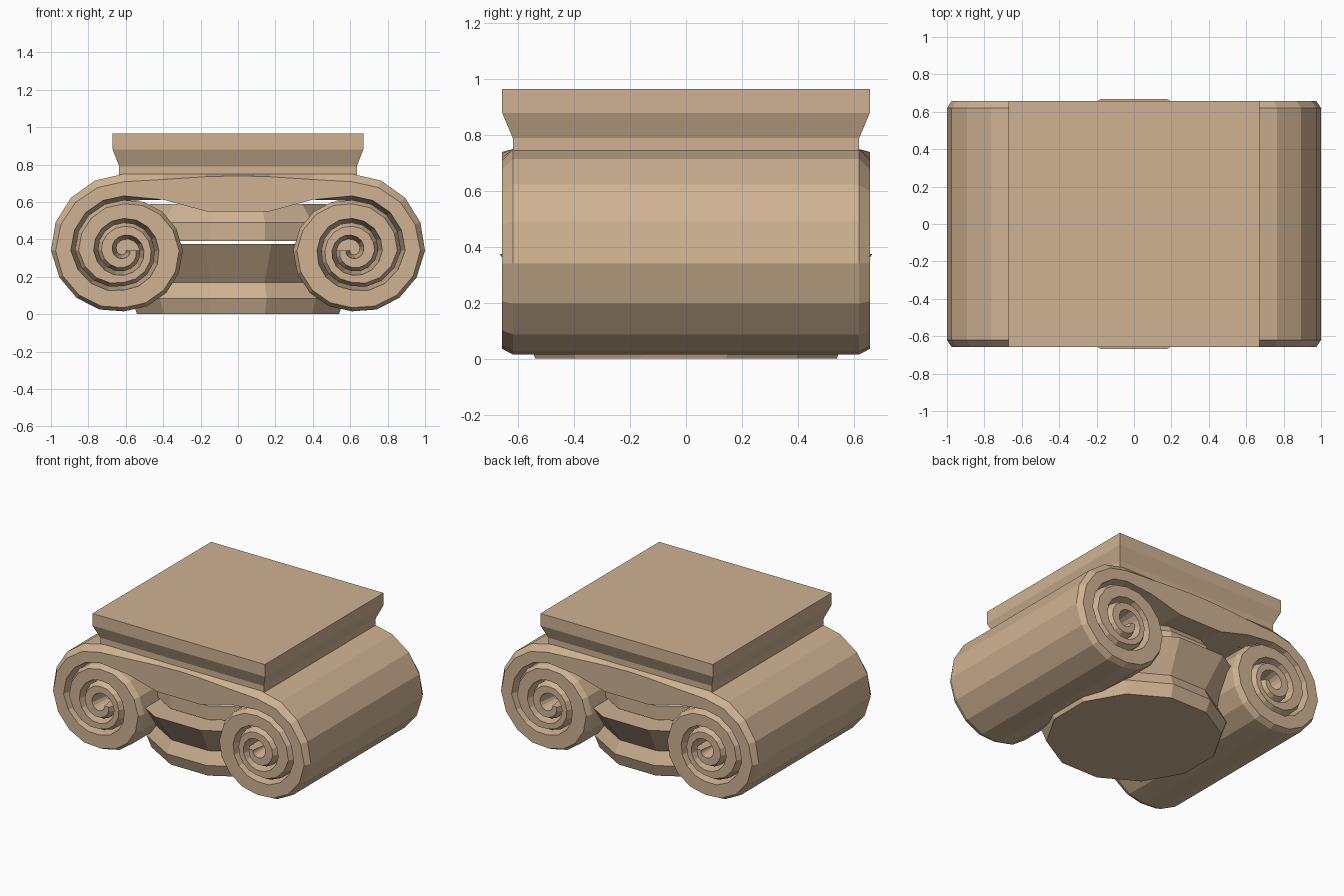
import bpy, bmesh, math

if "Cube" in bpy.data.objects:
    bpy.data.objects.remove(bpy.data.objects["Cube"])

stone = bpy.data.materials.new("warm sandstone")
stone.diffuse_color = (0.62, 0.45, 0.29, 1)
stone.use_nodes = True
stone.node_tree.nodes["Principled BSDF"].inputs["Base Color"].default_value = stone.diffuse_color


def finish(name, bm):
    bmesh.ops.recalc_face_normals(bm, faces=bm.faces)
    me = bpy.data.meshes.new(name)
    bm.to_mesh(me)
    bm.free()
    me.materials.append(stone)
    ob = bpy.data.objects.new(name, me)
    bpy.context.collection.objects.link(ob)
    return ob


def loft(name, rings):
    """Skin closed rings of equal length and cap both ends."""
    bm = bmesh.new()
    vr = [[bm.verts.new(p) for p in r] for r in rings]
    n = len(vr[0])
    for a, b in zip(vr, vr[1:]):
        for i in range(n):
            j = (i + 1) % n
            bm.faces.new((a[i], a[j], b[j], b[i]))
    bm.faces.new(vr[0])
    bm.faces.new(vr[-1])
    return finish(name, bm)


def drum(name, profile, sides=12):
    """Faceted drum; radii are measured to the flat faces."""
    k = 1 / math.cos(math.pi / sides)
    rings = []
    for r, z in profile:
        rings.append([(r * k * math.cos((i + .5) * 2 * math.pi / sides),
                       r * k * math.sin((i + .5) * 2 * math.pi / sides), z)
                      for i in range(sides)])
    return loft(name, rings)


# Column neck with flared echinus, and the upper drum above a thin gap
drum("neck_and_echinus", [(.54, 0), (.57, .085), (.53, .17), (.667, .375)])
drum("upper_drum", [(.54, .392), (.54, .49), (.47, .588)])

# Square abacus slab
loft("abacus", [[(-x, -y, z), (x, -y, z), (x, y, z), (-x, y, z)]
                for x, y, z in [(.635, .62, .74), (.635, .62, .79),
                                (.67, .658, .88), (.67, .658, .965)]])

# Spiral radius per quarter turn, starting at the top and turning outward
CX, CZ = -.61, .34
RADII = [.41, .39, .325, .315, .27, .262, .19, .165, .15, .14, .11, .085, .06, .04, .02, .01]


def radius(q):
    i = min(int(q), len(RADII) - 1)
    j = min(i + 1, len(RADII) - 1)
    return RADII[i] + (RADII[j] - RADII[i]) * (q - int(q))


def polar(q, r):
    a = math.pi / 2 * (1 + q)
    return CX + r * math.cos(a), CZ + r * math.sin(a)


# Band stations: outer point, inner point, inner point at the groove bottom, chamfer
cushion = [((0, .75), (0, .55)), ((-.17, .75), (-.17, .55)),
           ((-.4, .75), (-.4, .612))]
band = [(o, i, i, c) for (o, i), c in zip(cushion, (.01, .015, .03))]
for s in range(45):
    q = s / 4
    ro, ri = radius(q), radius(q + 4)
    c = .045 - .005 * s if s < 5 else .02
    band.append((polar(q, ro), polar(q, ri + .022), polar(q, max(ri - .003, .005)),
                 min(c, (ro - ri) * .3)))

FLOOR, EDGE, FACE = .5, .62, .658
for side, sx in (("left", 1), ("right", -1)):
    # Roll running front to back
    roll = [polar(s / 4, radius(s / 4)) for s in range(17)]
    loft(side + "_roll", [[(sx * x, y, z) for x, z in roll] for y in (-.52, .52)])

    # Half of the cushion joining the two rolls
    half = [(0, .55), (-.17, .55), (-.4, .612), (-.61, .632), (-.61, .75), (0, .75)]
    loft(side + "_cushion", [[(sx * x, y, z) for x, z in half] for y in (-.52, .52)])

    # Raised spiral bands on both ends
    for end, sy in (("front", -1), ("back", 1)):
        rings = []
        for o, i, deep, c in band:
            d = math.dist(o, i)
            t = c / d
            of = (o[0] + (i[0] - o[0]) * t, o[1] + (i[1] - o[1]) * t)
            rings.append([(sx * p[0], sy * y, p[1]) for p, y in
                          ((o, FLOOR), (o, EDGE), (of, FACE), (i, FACE), (deep, FLOOR))])
        loft(f"{side}_{end}_volute_band", rings)
